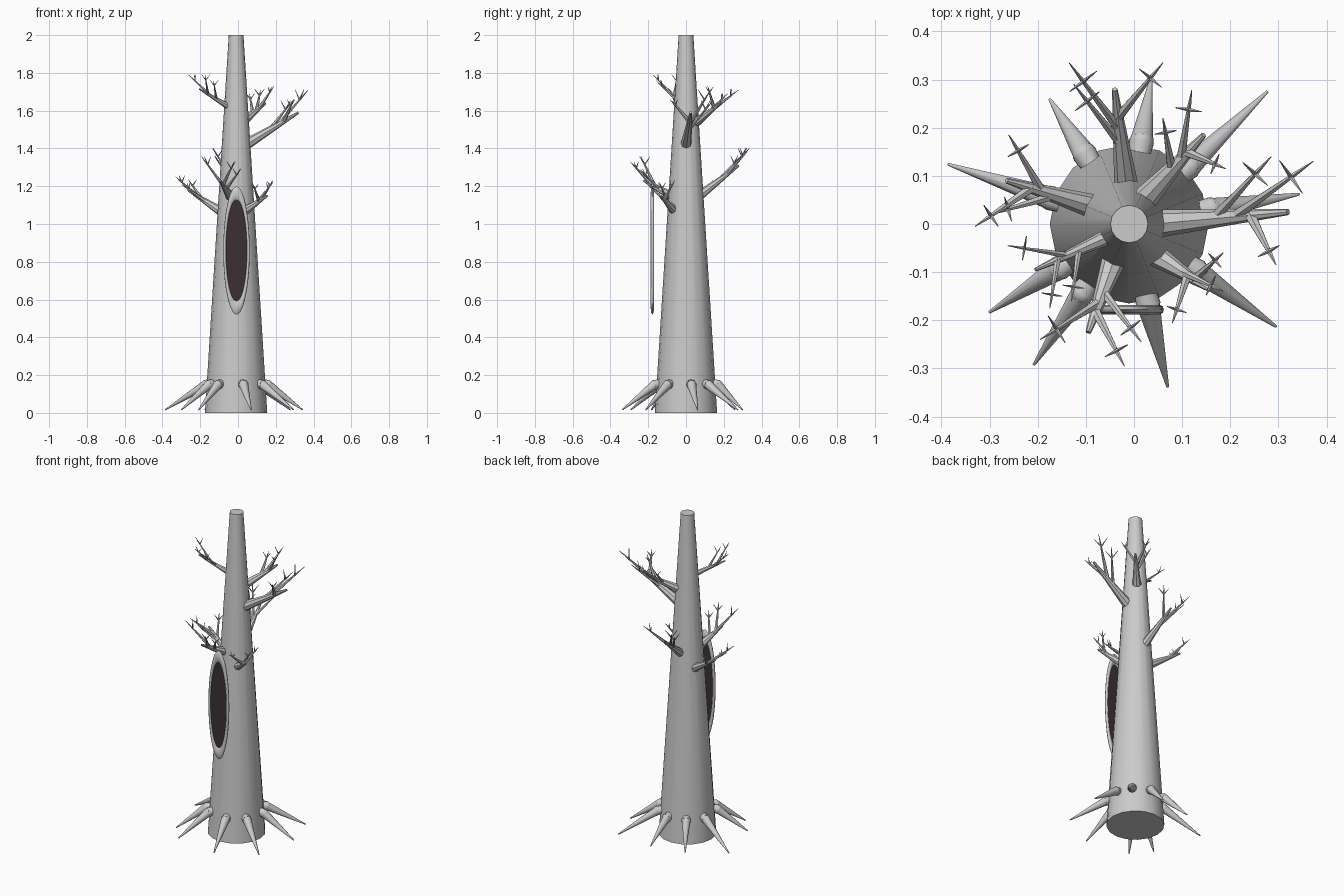
import bpy, bmesh, math
from mathutils import Vector, Matrix

if "Cube" in bpy.data.objects:
    bpy.data.objects.remove(bpy.data.objects["Cube"])

CX = -0.01          # trunk axis


def material(name, rgb):
    m = bpy.data.materials.new(name)
    m.diffuse_color = (*rgb, 1)
    m.use_nodes = True
    m.node_tree.nodes["Principled BSDF"].inputs["Base Color"].default_value = m.diffuse_color
    return m


BARK = material("grey bark", (0.6, 0.6, 0.6))
DARK = material("dark hollow", (0.045, 0.03, 0.033))


def finish(bm, name, mat, angle=40):
    bmesh.ops.recalc_face_normals(bm, faces=bm.faces)
    me = bpy.data.meshes.new(name)
    bm.to_mesh(me)
    bm.free()
    ob = bpy.data.objects.new(name, me)
    bpy.context.collection.objects.link(ob)
    me.materials.append(mat)
    bpy.context.view_layer.objects.active = ob
    ob.select_set(True)
    bpy.ops.object.shade_smooth_by_angle(angle=math.radians(angle))
    ob.select_set(False)
    return ob


def cone(bm, a, b, r1, r2, sides):
    """Tapered limb from a to b."""
    a, b = Vector(a), Vector(b)
    d = b - a
    rot = d.to_track_quat('Z', 'Y').to_matrix().to_4x4()
    bmesh.ops.create_cone(bm, cap_ends=True, segments=sides, radius1=r1, radius2=r2,
                          depth=d.length, matrix=Matrix.Translation((a + b) / 2) @ rot)


def twig(bm, a, tip, r):
    """Side shoot ending in a small claw."""
    a, tip = Vector(a), Vector(tip)
    d = tip - a
    wrist = a + d * 0.72
    cone(bm, a, wrist, r, r * 0.4, 6)
    side = d.cross(Vector((0, 0, 1))).normalized()
    size = d.length * 0.25
    cone(bm, wrist, tip, r * 0.45, 0.001, 5)
    for s in (-1, 1):
        end = wrist + side * s * size * 0.6 + Vector((0, 0, size * 0.8))
        cone(bm, wrist, end, r * 0.4, 0.001, 5)


# Trunk
bm = bmesh.new()
cone(bm, (CX, 0, 0), (CX, 0, 2), 0.165, 0.039, 16)
finish(bm, "trunk", BARK)

# Roots: short collar followed by a long spike; tips in plan
root_tips = [(0.277, 0.275), (0.343, 0.062), (0.295, -0.213), (0.07, -0.338), (-0.208, -0.292),
             (-0.30, -0.183), (-0.386, 0.124), (-0.175, 0.259), (0.035, 0.30)]
for i, (x, y) in enumerate(root_tips):
    bm = bmesh.new()
    out = Vector((x - CX, y, 0)).normalized()
    axis = Vector((CX, 0, 0))
    knee = axis + out * 0.172 + Vector((0, 0, 0.148))
    cone(bm, axis + out * 0.125 + Vector((0, 0, 0.16)), knee, 0.02, 0.027, 10)
    bmesh.ops.create_icosphere(bm, subdivisions=2, radius=0.026, matrix=Matrix.Translation(knee))
    cone(bm, knee, (x, y, 0.016), 0.025, 0.003, 10)
    finish(bm, f"root_{i + 1}", BARK)

# Branches: base, stem end, base radius, twig tips
branches = [
    ((-0.04, -0.02, 1.615), (-0.205, -0.095, 1.715), 0.018,
     [(-0.262, -0.045, 1.79), (-0.175, -0.175, 1.79), (-0.13, -0.16, 1.76)]),
    ((0.04, 0.0, 1.42), (0.32, 0.025, 1.59), 0.03,
     [(0.372, 0.13, 1.71), (0.295, -0.085, 1.66), (0.285, 0.14, 1.65)]),
    ((0.025, 0.055, 1.54), (0.145, 0.185, 1.64), 0.026,
     [(0.12, 0.278, 1.71), (0.19, 0.115, 1.73), (0.06, 0.22, 1.69)]),
    ((-0.015, 0.07, 1.15), (-0.04, 0.28, 1.31), 0.026,
     [(-0.135, 0.335, 1.40), (0.06, 0.335, 1.40), (-0.125, 0.29, 1.36)]),
    ((-0.08, 0.035, 1.06), (-0.265, 0.09, 1.18), 0.026,
     [(-0.26, 0.185, 1.23), (-0.33, -0.005, 1.25), (-0.30, 0.02, 1.21)]),
    ((-0.04, -0.07, 1.145), (-0.095, -0.225, 1.23), 0.026,
     [(-0.195, -0.24, 1.36), (-0.02, -0.295, 1.33), (0.015, -0.245, 1.29)]),
    ((0.045, -0.065, 1.075), (0.155, -0.135, 1.15), 0.024,
     [(0.08, -0.205, 1.21), (0.185, -0.06, 1.23), (0.185, -0.14, 1.22)]),
]
for i, (base, end, r, tips) in enumerate(branches):
    bm = bmesh.new()
    base, end = Vector(base), Vector(end)
    cone(bm, base, end, r, r * 0.22, 8)
    for t, tip in zip((0.6, 0.72, 0.45), tips):
        twig(bm, base.lerp(end, t), tip, r * 0.42)
    finish(bm, f"branch_{i + 1}", BARK)

# Oval rim standing in front of the trunk
bm = bmesh.new()
N, M = 40, 8
rings = []
for i in range(N):
    a = 2 * math.pi * i / N
    ring = []
    for j in range(M):
        b = 2 * math.pi * j / M
        k = 0.0625 + 0.0075 * math.cos(b)
        ring.append(bm.verts.new((-0.008 + k * math.cos(a), -0.178 + 0.0095 * math.sin(b),
                                  0.86 + 4.85 * k * math.sin(a))))
    rings.append(ring)
for i in range(N):
    p, q = rings[i], rings[(i + 1) % N]
    for j in range(M):
        bm.faces.new((p[j], q[j], q[(j + 1) % M], p[(j + 1) % M]))
finish(bm, "hollow_rim", BARK, 60)

# Dark oval plate inside the rim
bm = bmesh.new()
bmesh.ops.create_cone(bm, cap_ends=True, segments=40, radius1=0.058, radius2=0.058, depth=0.004,
                      matrix=Matrix.Translation((-0.008, -0.178, 0.867))
                      @ Matrix.Diagonal((1, 1, 4.85, 1)) @ Matrix.Rotation(math.pi / 2, 4, 'X'))
finish(bm, "hollow_plate", DARK)
